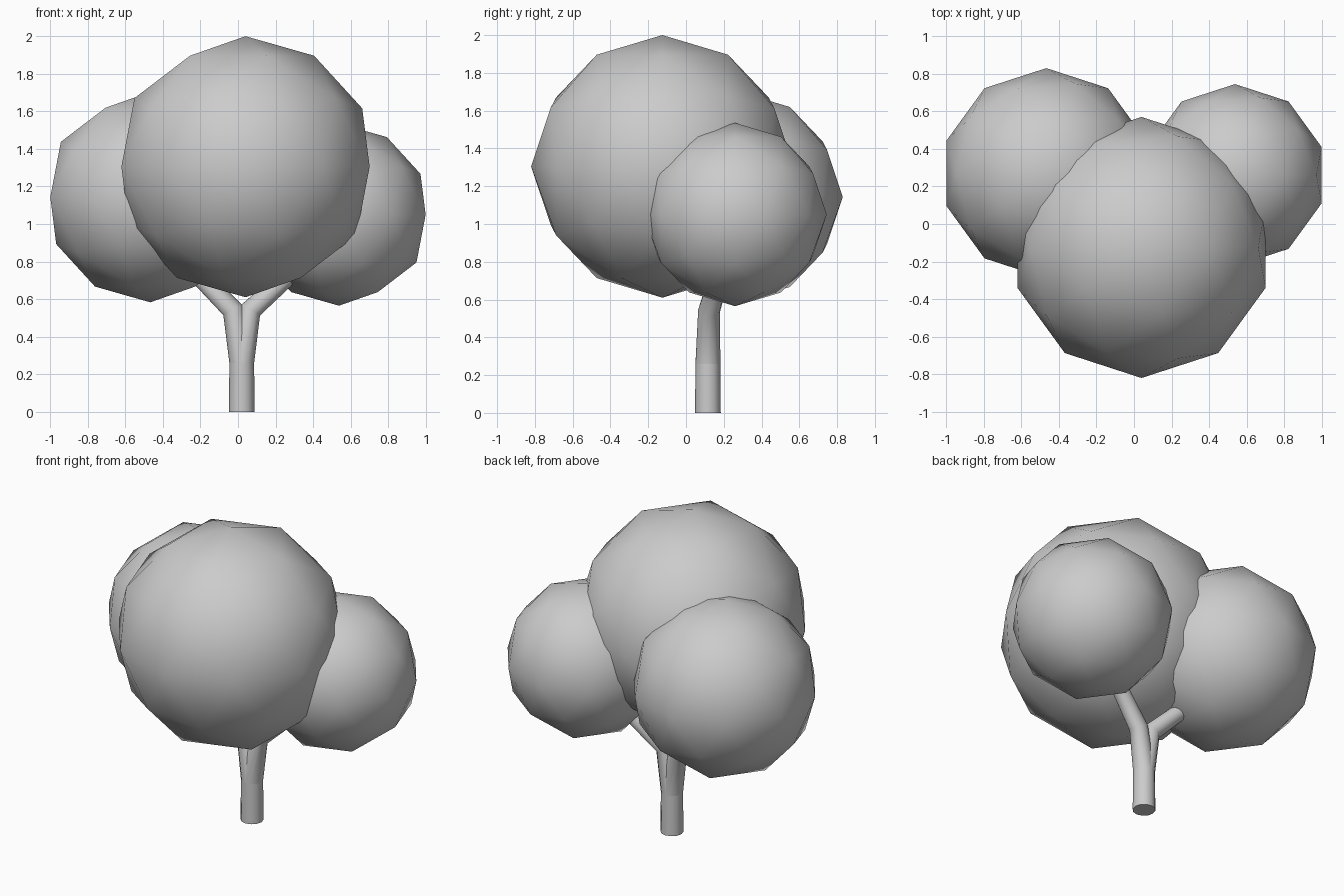
import bpy, bmesh, math
from mathutils import Vector

if "Cube" in bpy.data.objects:
    bpy.data.objects.remove(bpy.data.objects["Cube"])


def foliage(name, center, radius):
    bpy.ops.mesh.primitive_ico_sphere_add(subdivisions=2, radius=radius, location=center)
    ob = bpy.context.object
    ob.name = name
    bpy.ops.object.shade_smooth()


def tube(name, rings, cap_start=False, cap_end=False, sides=12):
    """rings: (center, radius, tilt axis normal)"""
    bm = bmesh.new()
    loops = []
    for center, r, normal in rings:
        q = Vector((0, 0, 1)).rotation_difference(Vector(normal))
        loops.append([bm.verts.new(Vector(center) + q @ Vector(
            (r * math.cos(2 * math.pi * i / sides), r * math.sin(2 * math.pi * i / sides), 0)))
            for i in range(sides)])
    for a, b in zip(loops, loops[1:]):
        for i in range(sides):
            j = (i + 1) % sides
            bm.faces.new((a[i], a[j], b[j], b[i]))
    if cap_start:
        bm.faces.new(loops[0][::-1])
    if cap_end:
        bm.faces.new(loops[-1])
    me = bpy.data.meshes.new(name)
    bm.to_mesh(me)
    bm.free()
    ob = bpy.data.objects.new(name, me)
    bpy.context.collection.objects.link(ob)
    bpy.context.view_layer.objects.active = ob
    bpy.ops.object.select_all(action='DESELECT')
    ob.select_set(True)
    bpy.ops.object.shade_smooth_by_angle(angle=math.radians(60))


# Three leaf clumps
foliage("foliage_front", (0.04, -0.125, 1.305), 0.695)
foliage("foliage_left", (-0.467, 0.27, 1.143), 0.56)
foliage("foliage_right", (0.538, 0.26, 1.05), 0.485)

# Trunk base
up = (0, 0, 1)
fork = (0.02, 0.116, 0.26)
tube("trunk", [((0.02, 0.116, 0), 0.068, up), (fork, 0.066, up)], cap_start=True)

# Two branches that part from the trunk and enter the rear clumps
for name, s, tip in (("branch_left", -1, (-0.29, 0.20, 0.81)),
                     ("branch_right", 1, (0.34, 0.20, 0.79))):
    bend = (0.02 + s * 0.046, 0.122, 0.54)
    d = (Vector(tip) - Vector(bend)).normalized()
    mid = d + (Vector(bend) - Vector(fork)).normalized()
    tube(name, [(fork, 0.066, up), (bend, 0.058, mid), (tip, 0.048, d)], cap_end=True)
